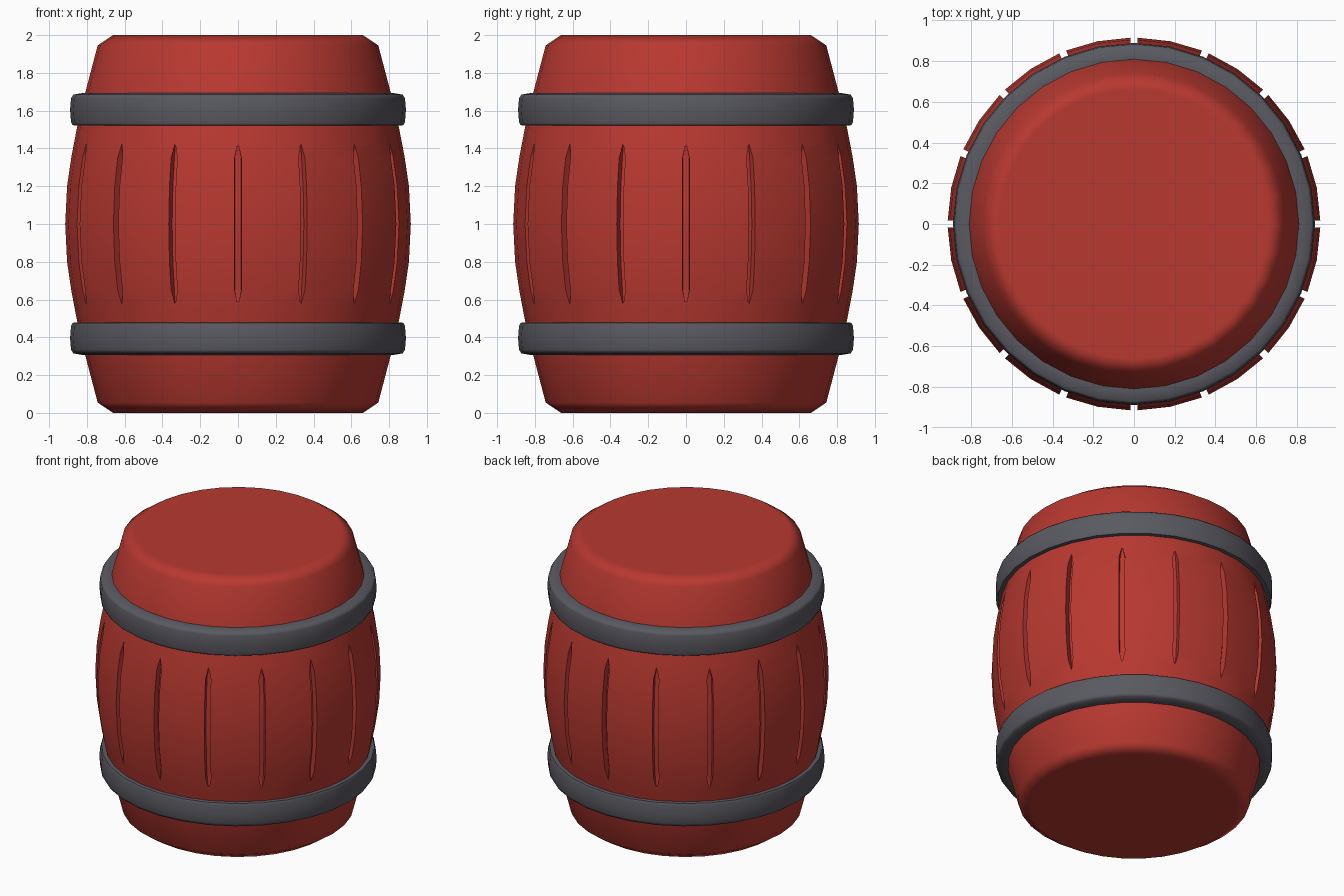
import bpy, bmesh
from math import sin, cos, tau, radians

default = bpy.data.objects.get("Cube")
if default:
    bpy.data.objects.remove(default, do_unlink=True)


def material(name, color):
    mat = bpy.data.materials.new(name)
    mat.use_nodes = True
    mat.diffuse_color = color
    bsdf = mat.node_tree.nodes["Principled BSDF"]
    bsdf.inputs["Base Color"].default_value = color
    return mat


red_paint = material("red paint", (0.48, 0.04, 0.03, 1))
grey_iron = material("grey iron", (0.10, 0.10, 0.12, 1))


def loft(name, rows, mat, caps=False, closed=False, angle=50):
    """Skin a stack of point loops into one smooth object."""
    bm = bmesh.new()
    loops = [[bm.verts.new(p) for p in row] for row in rows]
    pairs = list(zip(loops, loops[1:]))
    if closed:
        pairs.append((loops[-1], loops[0]))
    for low, high in pairs:
        n = len(low)
        for i in range(n):
            j = (i + 1) % n
            bm.faces.new((low[i], low[j], high[j], high[i]))
    if caps:
        bm.faces.new(loops[0][::-1])
        bm.faces.new(loops[-1])
    bmesh.ops.remove_doubles(bm, verts=bm.verts, dist=0.0005)
    bmesh.ops.recalc_face_normals(bm, faces=bm.faces)
    mesh = bpy.data.meshes.new(name)
    bm.to_mesh(mesh)
    bm.free()
    mesh.materials.append(mat)
    obj = bpy.data.objects.new(name, mesh)
    bpy.context.collection.objects.link(obj)
    bpy.ops.object.select_all(action="DESELECT")
    obj.select_set(True)
    bpy.context.view_layer.objects.active = obj
    bpy.ops.object.shade_smooth_by_angle(angle=radians(angle))
    weighted = obj.modifiers.new("Weighted normals", "WEIGHTED_NORMAL")
    weighted.keep_sharp = True
    return obj


STAVES = 16
GROOVE_HALF = 0.018
GROOVE_DEPTH = 0.045


def stave_row(radius, z, grooved):
    """One loop of the barrel: a slot at each stave joint, a vertex mid-stave."""
    half = GROOVE_HALF / radius if grooved else 0
    floor = radius - (GROOVE_DEPTH if grooved else 0)
    points = []
    for k in range(STAVES):
        a = tau * k / STAVES
        for turn, r in ((-half, radius), (-half, floor), (half, floor),
                        (half, radius), (tau / STAVES / 2, radius)):
            points.append((r * cos(a + turn), r * sin(a + turn), z))
    return points


# Barrel body: half profile as (height above middle, radius, grooved)
upper = [(0.2, 0.905, True), (0.35, 0.883, True), (0.43, 0.868, False),
         (0.52, 0.85, False), (0.69, 0.81, False), (0.945, 0.743, False),
         (1.0, 0.662, False)]
profile = [(-h, r, g) for h, r, g in reversed(upper)]
profile += [(0, 0.915, True)] + upper
loft("barrel_body", [stave_row(r, 1 + h, g) for h, r, g in profile],
     red_paint, caps=True)

# Iron hoops: rounded band section, mirrored about the middle
section = [(0.79, 0.69), (0.825, 0.693), (0.872, 0.685), (0.884, 0.665),
           (0.889, 0.605), (0.884, 0.54), (0.876, 0.523), (0.79, 0.52)]
for name, side in (("upper_hoop", 1), ("lower_hoop", -1)):
    rows = [[(r * cos(tau * i / 32), r * sin(tau * i / 32), 1 + side * h)
             for i in range(32)] for r, h in section]
    loft(name, rows, grey_iron, closed=True, angle=60)
